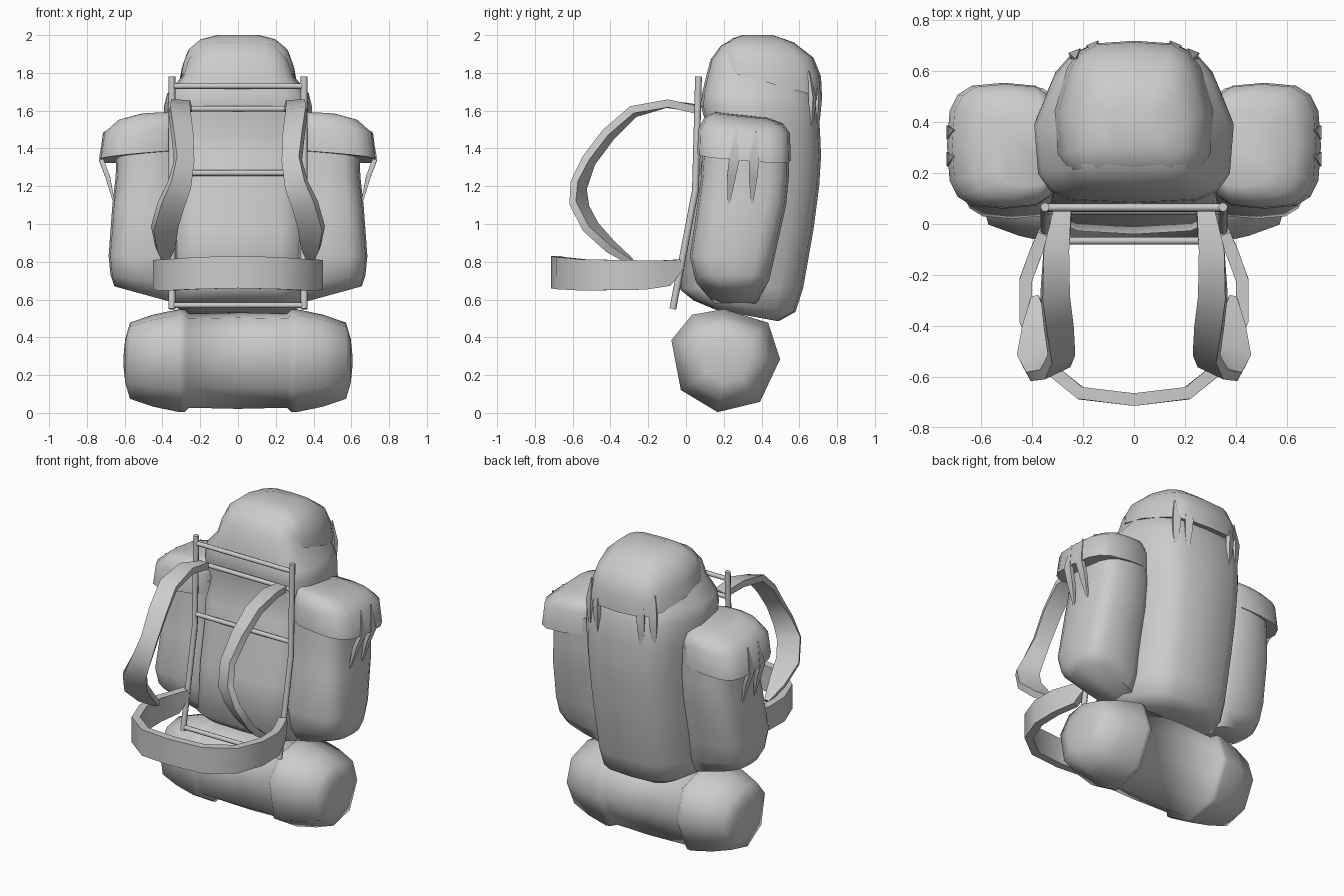
import bpy, bmesh, math
from mathutils import Vector

if "Cube" in bpy.data.objects:
    bpy.data.objects.remove(bpy.data.objects["Cube"], do_unlink=True)

grey = bpy.data.materials.new("light_grey")
grey.use_nodes = True
grey.diffuse_color = (0.6, 0.6, 0.6, 1)
bsdf = next(n for n in grey.node_tree.nodes if n.type == 'BSDF_PRINCIPLED')
bsdf.inputs["Base Color"].default_value = (0.6, 0.6, 0.6, 1)
bsdf.inputs["Roughness"].default_value = 0.8


def skin(name, rings, mirror=False, angle=50):
    """Bridge rings of points into a closed, smooth shaded solid."""
    bm = bmesh.new()
    loops = [[bm.verts.new(p) for p in ring] for ring in rings]
    n = len(loops[0])
    for a, b in zip(loops, loops[1:]):
        for i in range(n):
            j = (i + 1) % n
            bm.faces.new((a[i], a[j], b[j], b[i]))
    bm.faces.new(loops[0][::-1])
    bm.faces.new(loops[-1])
    bmesh.ops.recalc_face_normals(bm, faces=bm.faces)
    me = bpy.data.meshes.new(name)
    bm.to_mesh(me)
    bm.free()
    ob = bpy.data.objects.new(name, me)
    bpy.context.collection.objects.link(ob)
    me.materials.append(grey)
    bpy.ops.object.select_all(action='DESELECT')
    ob.select_set(True)
    bpy.context.view_layer.objects.active = ob
    bpy.ops.object.shade_smooth_by_angle(angle=math.radians(angle))
    if mirror:
        ob.modifiers.new("Mirror", 'MIRROR')


def bag(name, sections, taper=0.0, mirror=False, n=16, p=4.0):
    """Stack of rounded rectangles: z, x0, x1, y0, y1, z tilt along x, z tilt along y."""
    rings = []
    for z, x0, x1, y0, y1, tx, ty in sections:
        ring = []
        for i in range(n):
            a = 2 * math.pi * i / n
            c, s = math.cos(a), math.sin(a)
            u = math.copysign(abs(c) ** (2 / p), c)
            v = math.copysign(abs(s) ** (2 / p), s)
            k = 1 - taper * max(0, v)
            ring.append(((x0 + x1) / 2 + u * k * (x1 - x0) / 2,
                         (y0 + y1) / 2 + v * (y1 - y0) / 2, z + tx * u + ty * v))
        rings.append(ring)
    skin(name, rings, mirror, 60)


def sweep(name, path, side, thick=0.0, sides=4, mirror=False):
    """Sweep along x, y, z, width points: flat ribbon if sides is 4, else a round tube."""
    pts = [Vector(q[:3]) for q in path]
    rings = []
    for i, q in enumerate(path):
        t = (pts[min(i + 1, len(pts) - 1)] - pts[max(i - 1, 0)]).normalized()
        w = Vector(side)
        w = (w - t * w.dot(t)).normalized()
        d = t.cross(w)
        if sides == 4:
            a, b = w * q[3] / 2, d * min(thick, q[3]) / 2
            rings.append([pts[i] + a + b, pts[i] - a + b, pts[i] - a - b, pts[i] + a - b])
        else:
            rings.append([pts[i] + (w * math.cos(k) + d * math.sin(k)) * q[3] / 2
                          for k in (2 * math.pi * j / sides for j in range(sides))])
    skin(name, rings, mirror, 50 if sides > 4 else 35)


# Main sack, rising into the front of the lid: z, half width, front y, back y
main = [(0.515, 0.25, 0.16, 0.49), (0.565, 0.34, 0.04, 0.58), (0.66, 0.36, -0.04, 0.62),
        (0.97, 0.37, 0.0, 0.675), (1.2, 0.375, 0.05, 0.705), (1.36, 0.38, 0.075, 0.715),
        (1.48, 0.385, 0.12, 0.71), (1.62, 0.392, 0.08, 0.70), (1.69, 0.375, 0.085, 0.67),
        (1.775, 0.302, 0.105, 0.62), (1.87, 0.272, 0.13, 0.55), (1.945, 0.222, 0.185, 0.48),
        (1.985, 0.14, 0.26, 0.42)]
bag("main_sack", [(z, -h, h, a, b, 0, -0.03 if z < 0.6 else 0) for z, h, a, b in main], 0.27)

# Domed lid with a tilted lower edge that overhangs at the sides and back
lid = [(1.745, 0.312, 0.17, 0.72, -0.075), (1.83, 0.297, 0.16, 0.715, -0.05),
       (1.91, 0.268, 0.19, 0.675, -0.03), (1.972, 0.205, 0.245, 0.57, -0.01),
       (2.0, 0.11, 0.30, 0.46, 0)]
bag("lid", [(z, -h, h, a, b, 0, t) for z, h, a, b, t in lid], 0.2)

# Side pockets and their flaps
bag("side_pockets", [(0.62, 0.29, 0.655, 0.13, 0.39, 0.05, 0),
                     (0.70, 0.28, 0.675, 0.05, 0.44, 0.03, 0),
                     (0.83, 0.28, 0.685, 0.02, 0.47, 0, 0),
                     (1.1, 0.28, 0.665, 0.06, 0.53, 0, 0),
                     (1.25, 0.28, 0.648, 0.08, 0.545, 0, 0),
                     (1.46, 0.28, 0.64, 0.09, 0.545, 0, 0)], mirror=True, p=3.3)
bag("pocket_flaps", [(1.355, 0.29, 0.735, 0.06, 0.555, -0.02, -0.02),
                     (1.49, 0.29, 0.715, 0.065, 0.55, -0.01, -0.01),
                     (1.55, 0.30, 0.64, 0.10, 0.515, -0.01, -0.02),
                     (1.575, 0.31, 0.54, 0.15, 0.43, -0.005, -0.015)], mirror=True, p=3.3)

# Tapered closing tabs, in pairs on the pocket flaps and the lid
for i, y in enumerate((0.255, 0.36)):
    lean = -0.03 if i == 0 else -0.01
    sweep(f"pocket_tab_{i + 1}", [(0.708, y + 0.01, 1.49, 0.006), (0.724, y, 1.34, 0.055),
                                  (0.69, y + lean / 2, 1.25, 0.045),
                                  (0.65, y + lean, 1.09, 0.006)],
          (0, 1, 0), 0.025, mirror=True)
for i, x in enumerate((0.16, 0.23)):
    y = 0.685 - 0.03 * i
    sweep(f"lid_tab_{i + 1}", [(x, y - 0.005, 1.81, 0.006), (x, y + 0.015, 1.67, 0.05),
                               (x, y + 0.008, 1.58, 0.04), (x, y + 0.005, 1.44, 0.006)],
          (1, -0.4, 0), 0.025, mirror=True)

# Bedroll: domed, bulging ends and a narrower middle, slightly lumpy in section
half = [(0.605, 0.04), (0.597, 0.12), (0.572, 0.207), (0.45, 0.25), (0.31, 0.28),
        (0.28, 0.278), (0.26, 0.256)]
profile = half + [(0, 0.262)] + [(-x, r) for x, r in half[::-1]]
lumps = [(2, 1.03), (42, 1.08), (92, 0.98), (126, 1.08), (159, 1.1), (213, 1.01),
         (261, 0.98), (310, 1.01)]
skin("bedroll", [[(x, 0.21 + r * k * math.cos(math.radians(a)),
                   0.275 + r * k * math.sin(math.radians(a))) for a, k in lumps]
                 for x, r in profile], angle=75)

# Carrying frame: two bent rails and four crossbars


def rail_y(z):
    return 0.05 + (z - 1.18) * (0.027 if z > 1.18 else 0.19)


sweep("frame_rails", [(0.35, rail_y(z), z, 0.036) for z in (0.55, 1.18, 1.78)],
      (1, 0, 0), sides=8, mirror=True)
for i, z in enumerate((0.57, 1.27, 1.61, 1.73)):
    sweep(f"frame_crossbar_{i + 1}", [(x, rail_y(z), z, 0.03) for x in (-0.35, 0.35)],
          (0, 0, 1), sides=8)

# Shoulder straps, curving forward and then down and outward
sweep("shoulder_straps",
      [(0.28, 0.05, 1.61, 0.07), (0.305, -0.10, 1.637, 0.10), (0.31, -0.28, 1.595, 0.11),
       (0.295, -0.41, 1.475, 0.11), (0.285, -0.515, 1.335, 0.10), (0.31, -0.568, 1.205, 0.12),
       (0.355, -0.565, 1.10, 0.14), (0.388, -0.505, 0.985, 0.14), (0.385, -0.40, 0.88, 0.10),
       (0.385, -0.29, 0.80, 0.03)], (1, -0.5, 0), 0.042, mirror=True)

# Hip belt
belt = [(0.35, -0.03, 0.79, 0.05), (0.385, -0.11, 0.74, 0.14), (0.425, -0.22, 0.73, 0.155),
        (0.425, -0.38, 0.73, 0.16), (0.365, -0.54, 0.73, 0.165), (0.21, -0.665, 0.74, 0.17)]
sweep("hip_belt", belt + [(0, -0.69, 0.745, 0.17)] + [(-q[0],) + q[1:] for q in belt[::-1]],
      (0, 0, 1), 0.05)
